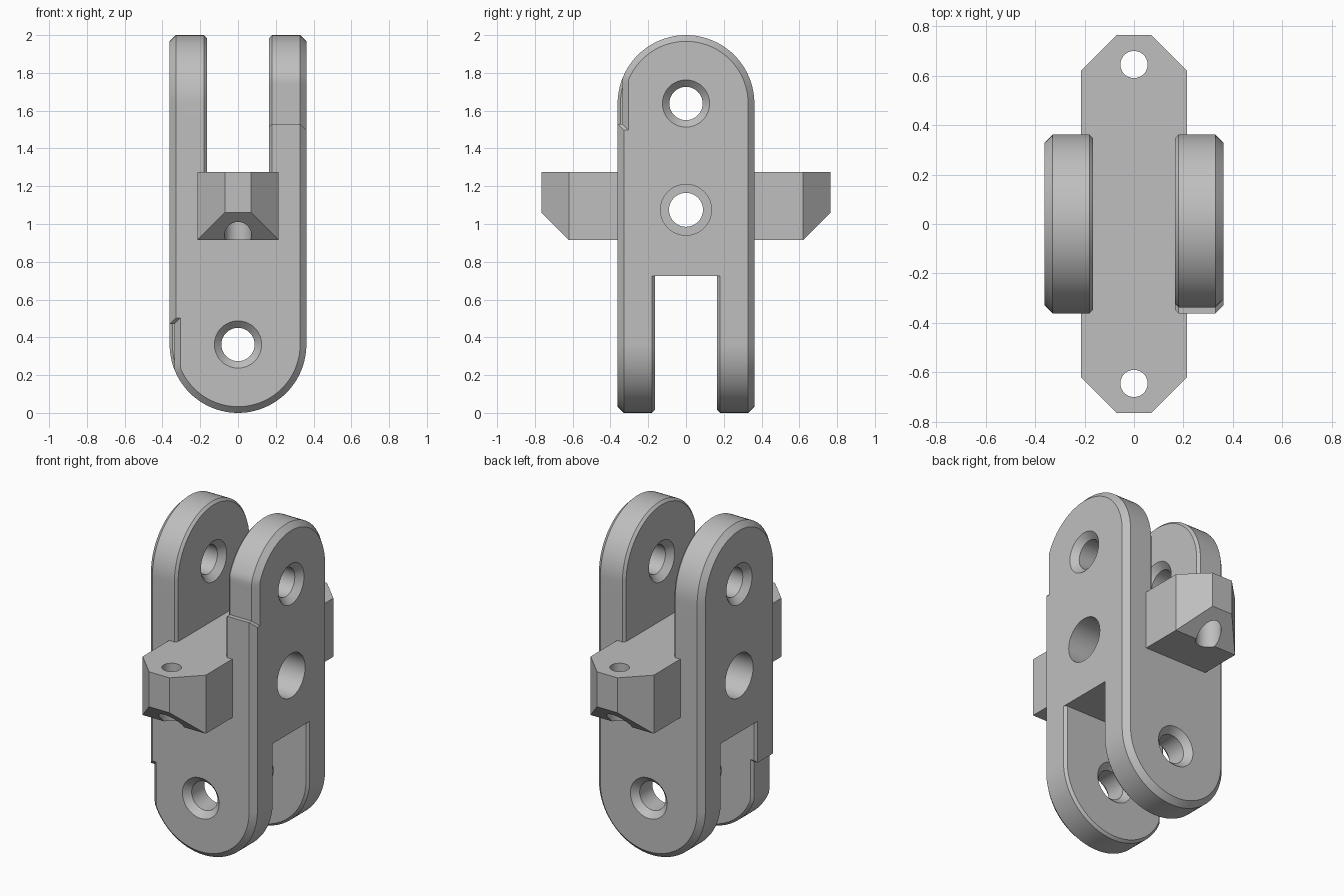
import bpy, bmesh, math
from mathutils import Vector, Matrix

if "Cube" in bpy.data.objects:
    bpy.data.objects.remove(bpy.data.objects["Cube"])

R, SLOT, TOP, CH = 0.362, 0.165, 1.275, 0.033   # half width, half slot, slot floor, chamfer
PIVOT = 2 - R

grey = bpy.data.materials.new("plain grey")
grey.diffuse_color = (0.52, 0.52, 0.52, 1)
grey.use_nodes = True
grey.node_tree.nodes["Principled BSDF"].inputs["Base Color"].default_value = grey.diffuse_color


def make(name, bm):
    bmesh.ops.recalc_face_normals(bm, faces=bm.faces)
    me = bpy.data.meshes.new(name)
    bm.to_mesh(me)
    bm.free()
    me.materials.append(grey)
    ob = bpy.data.objects.new(name, me)
    bpy.context.collection.objects.link(ob)
    return ob


def loft(rings):
    """Closed solid through rings of equal point count."""
    bm = bmesh.new()
    vs = [[bm.verts.new(p) for p in ring] for ring in rings]
    n = len(vs[0])
    for a, b in zip(vs, vs[1:]):
        for i in range(n):
            j = (i + 1) % n
            bm.faces.new((a[i], a[j], b[j], b[i]))
    bm.faces.new(vs[0])
    bm.faces.new(vs[-1])
    return bm


def octagon(hx, hy, c):
    return [(hx, -hy + c), (hx, hy - c), (hx - c, hy), (-hx + c, hy),
            (-hx, hy - c), (-hx, -hy + c), (-hx + c, -hy), (hx - c, -hy)]


def tine_profile(d, relieved):
    """Rounded (y, z) outline inset by d, optionally with a relieved front edge."""
    r = R - d
    lim = 0.337 - d if relieved else r
    step = 1.53 - d
    pts = [(r, TOP), (r, step)]
    for i in range(49):
        a = math.pi * i / 48
        pts.append((max(r * math.cos(a), -lim), PIVOT + r * math.sin(a)))
    return pts + [(-lim, step), (-r, step - 0.0005), (-r, TOP)]


def tine(name, side, relieved):
    rings = []
    for x, d in ((SLOT, 0.015), (SLOT + 0.015, 0), (R - CH, 0), (R, CH)):
        rings.append([(side * x, y, z) for y, z in tine_profile(d, relieved)])
    return make(name, loft(rings))


def revolve(name, profile, axis, center, n=40):
    """Solid of revolution from (distance along axis, radius) pairs."""
    rings = []
    for t, r in profile:
        ring = []
        for i in range(n):
            a = 2 * math.pi * i / n
            u, v = r * math.cos(a), r * math.sin(a)
            p = {'x': (t, u, v), 'y': (u, t, v), 'z': (u, v, t)}[axis]
            ring.append(Vector(center) + Vector(p))
        rings.append(ring)
    return make(name, loft(rings))


def combine(target, tool, op):
    mod = target.modifiers.new(op, 'BOOLEAN')
    mod.operation, mod.solver, mod.object = op, 'EXACT', tool
    bpy.context.view_layer.objects.active = target
    bpy.ops.object.modifier_apply(modifier=mod.name)
    bpy.data.objects.remove(tool, do_unlink=True)


# Central block
body = make("link_body", loft([[(x, y, z) for x, y in octagon(R, R, CH)]
                               for z in (2 - TOP, TOP)]))

# Upper fork, and the lower fork turned a quarter and flipped
flip = Matrix(((0, 1, 0, 0), (-1, 0, 0, 0), (0, 0, -1, 2), (0, 0, 0, 1)))
for lower in (False, True):
    for side in (-1, 1):
        t = tine("fork_tine", side, side > 0)
        if lower:
            t.data.transform(flip)
            t.data.flip_normals()
        combine(body, t, 'UNION')

# Cross bar with clipped corners and sloped undersides
bm = loft([[(x, y, z) for x, y in octagon(0.215, 0.765, 0.145)] for z in (0.915, TOP)])
for s in (-1, 1):
    bmesh.ops.bisect_plane(bm, geom=bm.verts[:] + bm.edges[:] + bm.faces[:], dist=1e-5,
                           plane_co=(0, s * 0.62, 0.915), plane_no=(0, s, -1),
                           clear_outer=True)
    bmesh.ops.holes_fill(bm, edges=[e for e in bm.edges if e.is_boundary])
combine(body, make("cross_bar", bm), 'UNION')

# Countersunk fork pin holes
half = [(0.145, 0.125), (SLOT, 0.125), (SLOT + 0.037, 0.088),
        (R - 0.037, 0.088), (R, 0.125), (0.40, 0.163)]
sunk = [(-t, r) for t, r in reversed(half)] + half
combine(body, revolve("upper_pin_hole", sunk, 'x', (0, 0, PIVOT)), 'DIFFERENCE')
combine(body, revolve("lower_pin_hole", sunk, 'y', (0, 0, R)), 'DIFFERENCE')

# Stepped bore through the centre
bore = [(-0.4, 0.135), (-0.16, 0.135), (-0.16, 0.09),
        (0.16, 0.09), (0.16, 0.135), (0.4, 0.135)]
combine(body, revolve("centre_bore", bore, 'x', (0, 0, 1.075)), 'DIFFERENCE')

# Stepped vertical holes in the bar ends
screw = [(0.8, 0.071), (1.12, 0.071), (1.12, 0.055), (1.4, 0.055)]
for s in (-1, 1):
    combine(body, revolve("bar_hole", screw, 'z', (0, s * 0.645, 0)), 'DIFFERENCE')

# Smooth the rounds, keep the edges crisp
bpy.ops.object.select_all(action='DESELECT')
body.select_set(True)
bpy.context.view_layer.objects.active = body
bpy.ops.object.shade_smooth_by_angle(angle=math.radians(25))
